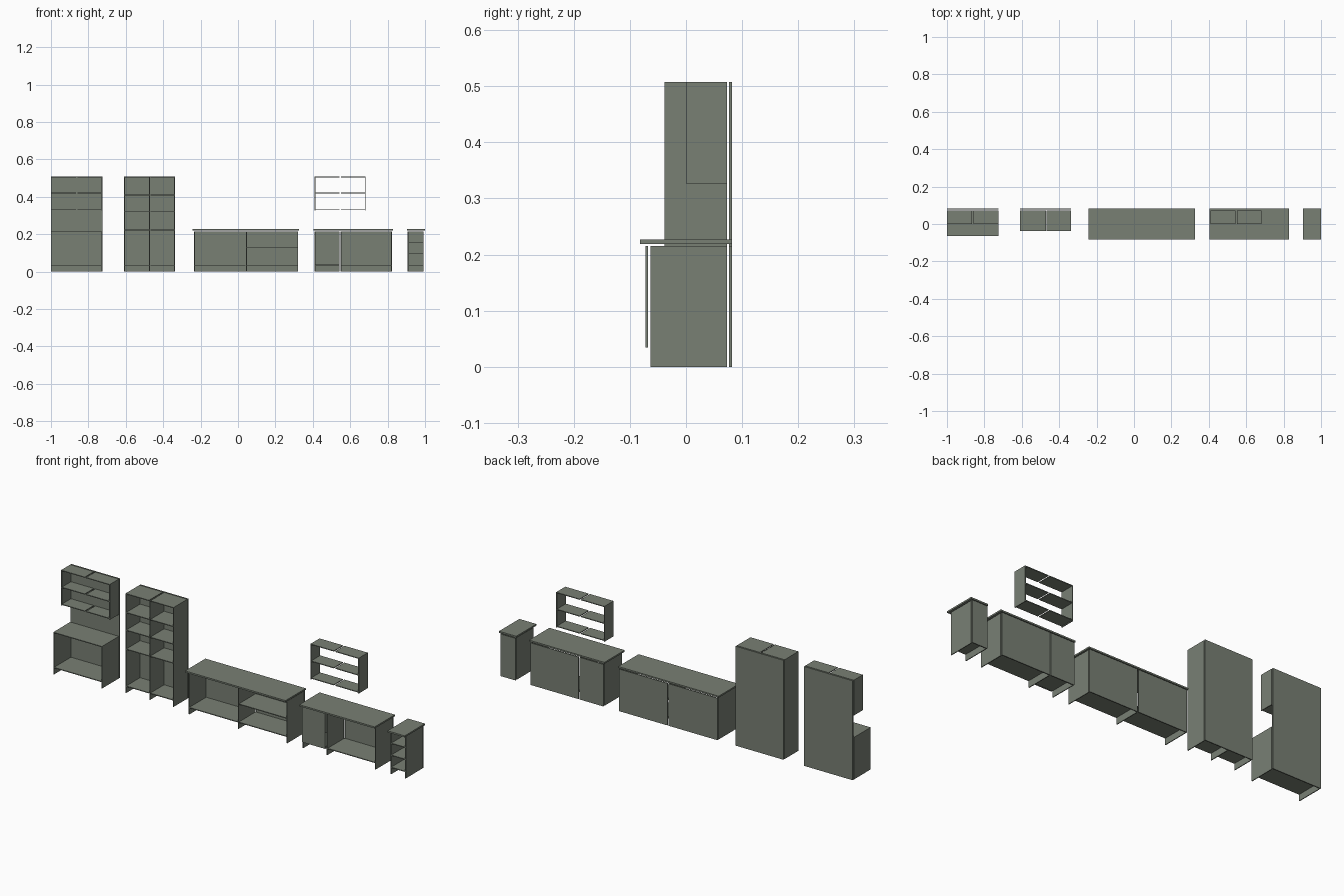
import bpy

if "Cube" in bpy.data.objects:
    bpy.data.objects.remove(bpy.data.objects["Cube"])

T = 0.004      # panel thickness
G = 0.002      # joint gap between panels
BACK = 0.073   # rear edge of the carcass panels

mat = bpy.data.materials.new("grey_green")
mat.diffuse_color = (0.19, 0.215, 0.175, 1)
mat.use_nodes = True
mat.node_tree.nodes["Principled BSDF"].inputs["Base Color"].default_value = mat.diffuse_color


def panel(name, x0, x1, y0, y1, z0, z1):
    """Axis-aligned board given by its limits."""
    bpy.ops.mesh.primitive_cube_add(size=1)
    o = bpy.context.object
    o.name = name
    for v in o.data.vertices:
        v.co = ((x0, x1)[v.co.x > 0], (y0, y1)[v.co.y > 0], (z0, z1)[v.co.z > 0])
    o.data.materials.append(mat)
    return o


def upright(name, x, y0, z0, z1):
    panel(name, x - T / 2, x + T / 2, y0, BACK, z0, z1)


def sides(name, x0, x1, y0, z0, z1):
    upright(name + "_left_side", x0 + T / 2, y0, z0, z1)
    upright(name + "_right_side", x1 - T / 2, y0, z0, z1)


def shelves(name, x0, x1, y0, heights):
    """Boards between two uprights, each given by its top height."""
    for z in heights:
        panel(name + "_shelf", x0 + T / 2 + G, x1 - T / 2 - G, y0, BACK, z - T, z)


def back(name, x0, x1, z1):
    panel(name + "_back", x0, x1, 0.077, 0.082, 0, z1)


def wall_shelf(name, x0, x1):
    """Open hanging shelf with boards split in the middle."""
    mid = (x0 + x1) / 2
    sides(name, x0, x1, 0.0, 0.327, 0.508)
    for a, b in ((x0, mid), (mid, x1)):
        shelves(name, a, b, 0.0, (0.335, 0.422, 0.508))


# Desk unit with hanging shelf and tall shared back
sides("desk_unit", -1.0, -0.725, -0.063, 0, 0.215)
shelves("desk_unit", -1.0, -0.725, -0.063, (0.036, 0.215))
back("desk_unit", -1.0, -0.725, 0.508)
wall_shelf("desk_upper", -1.0, -0.725)

# Tall double bookcase
sides("bookcase", -0.609, -0.338, -0.038, 0, 0.508)
upright("bookcase_divider", -0.473, -0.038, 0, 0.505)
for a, b in ((-0.609, -0.473), (-0.473, -0.338)):
    shelves("bookcase", a, b, -0.038, (0.036, 0.225, 0.322, 0.412, 0.508))
back("bookcase", -0.609, -0.338, 0.508)

# Long sideboard
sides("sideboard", -0.235, 0.322, -0.063, 0, 0.215)
upright("sideboard_divider", 0.045, -0.063, 0, 0.215)
shelves("sideboard", -0.235, 0.045, -0.063, (0.036,))
shelves("sideboard", 0.045, 0.322, -0.063, (0.036, 0.129))
back("sideboard", -0.235, 0.042, 0.215)
back("sideboard", 0.048, 0.322, 0.215)
panel("sideboard_top", -0.242, 0.326, -0.082, 0.082, 0.219, 0.227)

# Cabinet with a door on the left
sides("cabinet", 0.41, 0.823, -0.063, 0, 0.215)
upright("cabinet_divider", 0.547, -0.063, 0, 0.215)
shelves("cabinet", 0.41, 0.547, -0.063, (0.036,))
shelves("cabinet", 0.547, 0.823, -0.063, (0.036,))
back("cabinet", 0.41, 0.544, 0.215)
back("cabinet", 0.55, 0.823, 0.215)
panel("cabinet_top", 0.404, 0.83, -0.082, 0.082, 0.219, 0.227)
panel("cabinet_door", 0.412, 0.543, -0.072, -0.068, 0.034, 0.215)

# Hanging shelf above the cabinet
wall_shelf("hanging", 0.41, 0.683)

# Narrow end unit
sides("end_unit", 0.907, 0.993, -0.063, 0, 0.215)
shelves("end_unit", 0.907, 0.993, -0.063, (0.036, 0.098, 0.159))
back("end_unit", 0.907, 0.993, 0.215)
panel("end_unit_top", 0.903, 1.0, -0.082, 0.082, 0.219, 0.227)
